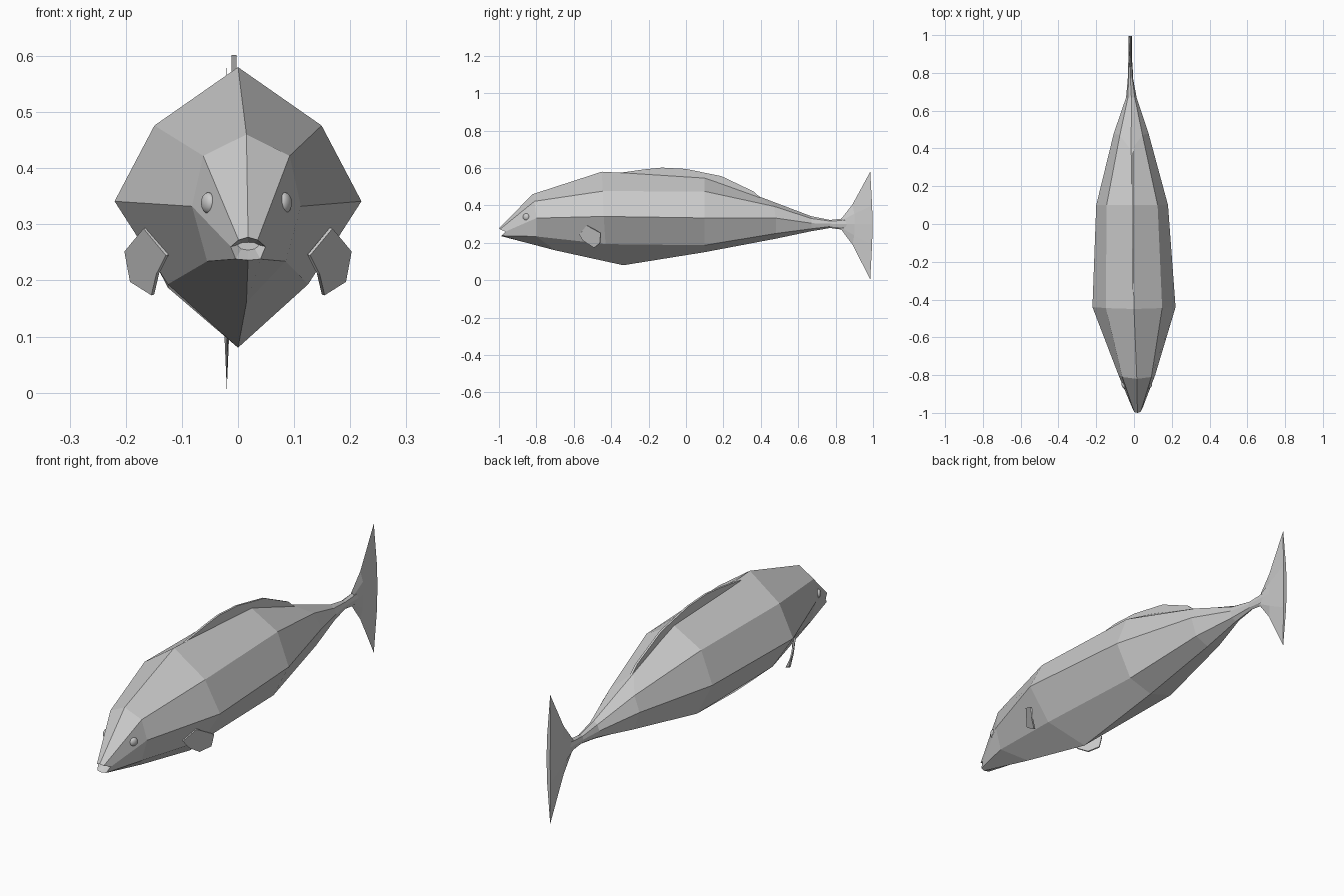
import bpy, bmesh
from mathutils import Matrix


def finish(name, bm):
    bmesh.ops.recalc_face_normals(bm, faces=bm.faces)
    mesh = bpy.data.meshes.new(name)
    bm.to_mesh(mesh)
    bm.free()
    ob = bpy.data.objects.new(name, mesh)
    bpy.context.collection.objects.link(ob)
    return ob


def loft(name, rings):
    # ring = (centre x, five (half width, y, z) points from top to bottom), mirrored
    bm = bmesh.new()
    loops = []
    for cx, pts in rings:
        right = [bm.verts.new((cx + w, y, z)) for w, y, z in pts]
        left = [bm.verts.new((cx - w, y, z)) for w, y, z in pts[1:-1]]
        loops.append(right + left[::-1])
    n = len(loops[0])
    for a, b in zip(loops, loops[1:]):
        for i in range(n):
            j = (i + 1) % n
            bm.faces.new((a[i], a[j], b[j], b[i]))
    for cap in (loops[0], loops[-1]):
        bm.faces.new(cap)
    return finish(name, bm)


def plate(name, pts, thickness):
    bm = bmesh.new()
    bm.faces.new([bm.verts.new(p) for p in pts])
    ob = finish(name, bm)
    mod = ob.modifiers.new("thickness", 'SOLIDIFY')
    mod.thickness = thickness
    mod.offset = 0
    return ob


# Body: open mouth, lips, then rings back to the tail stem
loft("body", [
    (0.018, [(0, -0.95, 0.268), (0.012, -0.95, 0.267), (0.02, -0.95, 0.263),
             (0.012, -0.95, 0.256), (0, -0.95, 0.254)]),
    (0.018, [(0, -1.0, 0.277), (0.017, -0.995, 0.272), (0.031, -0.965, 0.26),
             (0.022, -0.985, 0.238), (0, -0.99, 0.236)]),
    (0.015, [(0, -0.82, 0.46), (0.077, -0.81, 0.422), (0.097, -0.80, 0.332),
             (0.07, -0.80, 0.234), (0, -0.70, 0.16)]),
    (0.0, [(0, -0.45, 0.58), (0.149, -0.445, 0.476), (0.22, -0.44, 0.341),
           (0.125, -0.43, 0.193), (0, -0.335, 0.08)]),
    (-0.01, [(0, 0.10, 0.55), (0.135, 0.10, 0.475), (0.19, 0.10, 0.333),
             (0.115, 0.10, 0.187), (0, 0.10, 0.15)]),
    (-0.015, [(0, 0.39, 0.448), (0.06, 0.47, 0.395), (0.092, 0.48, 0.332),
              (0.065, 0.48, 0.25), (0, 0.48, 0.222)]),
    (-0.014, [(0, 0.67, 0.342), (0.018, 0.67, 0.33), (0.028, 0.67, 0.305),
              (0.02, 0.67, 0.275), (0, 0.67, 0.262)]),
    (-0.019, [(0, 0.77, 0.322), (0.01, 0.77, 0.316), (0.014, 0.77, 0.302),
              (0.01, 0.77, 0.287), (0, 0.77, 0.279)]),
    (-0.02, [(0, 0.84, 0.33), (0.009, 0.85, 0.32), (0.012, 0.86, 0.30),
             (0.009, 0.85, 0.28), (0, 0.84, 0.27)]),
])

# Tail fin: flares to a tall straight trailing edge
loft("tail_fin", [
    (-0.02, [(0, 0.83, 0.328), (0.008, 0.83, 0.318), (0.011, 0.83, 0.30),
             (0.008, 0.83, 0.28), (0, 0.83, 0.271)]),
    (-0.02, [(0, 0.89, 0.405), (0.006, 0.90, 0.355), (0.009, 0.90, 0.30),
             (0.006, 0.90, 0.24), (0, 0.89, 0.19)]),
    (-0.02, [(0, 0.985, 0.58), (0.008, 0.995, 0.40), (0.009, 0.998, 0.30),
             (0.008, 0.995, 0.19), (0, 0.985, 0.005)]),
])

# Dorsal fin along the back
top = [(-0.37, 0.572), (-0.22, 0.593), (-0.13, 0.602), (0.0, 0.595),
       (0.19, 0.556), (0.36, 0.475), (0.40, 0.44)]
root = [(0.10, 0.53), (-0.35, 0.56)]
plate("dorsal_fin", [(-0.007, y, z) for y, z in top + root], 0.009)

# Side fins and eyes
fin = [(0.126, -0.57, 0.245), (0.166, -0.53, 0.293), (0.20, -0.455, 0.252),
       (0.19, -0.46, 0.198), (0.152, -0.49, 0.174), (0.143, -0.55, 0.212)]
for side, label in ((1, "right"), (-1, "left")):
    plate(label + "_side_fin", [(side * x, y, z) for x, y, z in fin], 0.006)
    bm = bmesh.new()
    bmesh.ops.create_uvsphere(bm, u_segments=12, v_segments=8, radius=0.019)
    bmesh.ops.transform(
        bm, verts=bm.verts,
        matrix=Matrix.Translation((0.015 + side * 0.068, -0.855, 0.338))
        @ Matrix.Rotation(-side * 0.45, 4, 'Z') @ Matrix.Diagonal((0.6, 1, 1, 1)))
    for f in bm.faces:
        f.smooth = True
    finish(label + "_eye", bm)
